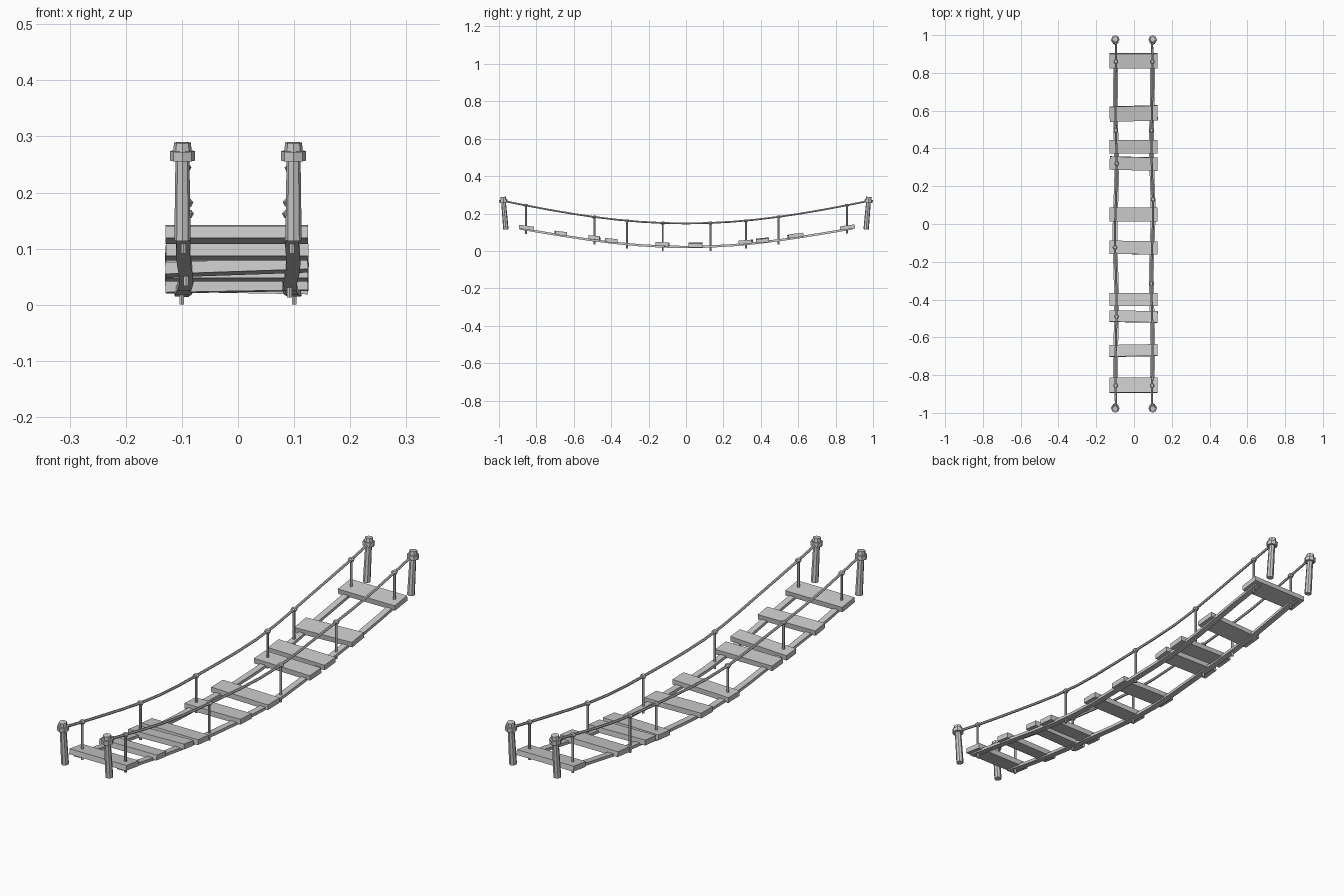
import bpy, bmesh, math, random
from mathutils import Vector, Matrix

random.seed(4)
cube = bpy.data.objects.get("Cube")
if cube:
    bpy.data.objects.remove(cube, do_unlink=True)

grey = bpy.data.materials.new("weathered grey")
grey.use_nodes = True
grey.diffuse_color = (0.6, 0.6, 0.6, 1)
grey.node_tree.nodes["Principled BSDF"].inputs["Base Color"].default_value = (0.6, 0.6, 0.6, 1)


def finish(name, bm):
    bmesh.ops.recalc_face_normals(bm, faces=bm.faces[:])
    mesh = bpy.data.meshes.new(name)
    bm.to_mesh(mesh)
    bm.free()
    mesh.materials.append(grey)
    obj = bpy.data.objects.new(name, mesh)
    bpy.context.collection.objects.link(obj)
    return obj


def rod(bm, a, b, r1, r2=None, sides=8):
    """Faceted cylinder or cone between two points."""
    a, b = Vector(a), Vector(b)
    axis = b - a
    turn = Vector((0, 0, 1)).rotation_difference(axis).to_matrix().to_4x4()
    bmesh.ops.create_cone(bm, cap_ends=True, segments=sides, radius1=r1,
                          radius2=r1 if r2 is None else r2, depth=axis.length,
                          matrix=Matrix.Translation((a + b) / 2) @ turn)


def sweep(name, path, section):
    """Run an x-z cross-section along a path that follows y."""
    bm = bmesh.new()
    rings = [[bm.verts.new((p[0] + s[0], p[1], p[2] + s[1])) for s in section] for p in path]
    n = len(section)
    for r, q in zip(rings, rings[1:]):
        for i in range(n):
            bm.faces.new((r[i], r[(i + 1) % n], q[(i + 1) % n], q[i]))
    bm.faces.new(rings[0])
    bm.faces.new(rings[-1])
    return finish(name, bm)


def deck_z(y):
    return 0.021 + 0.156 * y**2 - 0.039 * y**4


def rail_z(y):
    return 0.147 + 0.15 * y**2 - 0.025 * y**4


def wander(y, side):
    return side * 0.096 + 0.005 * math.sin(8.5 * y + side) * (1 - y * y)


# Deck planks: y, depth, yaw and roll in degrees
planks = [(0.863, 0.08, 0, 0), (0.585, 0.08, 1.5, -1), (0.41, 0.07, 0, 1),
          (0.32, 0.07, -1.5, 0), (0.05, 0.075, 0, 1), (-0.125, 0.07, -1, -1),
          (-0.4, 0.068, 0, 0), (-0.49, 0.06, -1, -2), (-0.67, 0.062, 1, 0),
          (-0.853, 0.08, 0, 0)]
for i, (y, depth, yaw, roll) in enumerate(planks):
    bm = bmesh.new()
    bmesh.ops.create_cube(bm, size=1, matrix=Matrix.Diagonal((0.254, depth, 0.021, 1)))
    plank = finish(f"plank_{i + 1}", bm)
    slope = math.atan(0.312 * y - 0.156 * y**3)
    plank.rotation_euler = (slope * 0.8, math.radians(roll), math.radians(yaw))
    plank.location = (-0.002, y, deck_z(y) + 0.0105)

# Stringers under the deck and hand ropes above
flat = [(-0.0125, -0.006), (0.0125, -0.006), (0.0125, 0.006), (-0.0125, 0.006)]
rounded = [(0.0055 * math.cos(k * math.tau / 6), 0.0055 * math.sin(k * math.tau / 6)) for k in range(6)]
for side, label in ((1, "left"), (-1, "right")):
    ys = [-0.89 + 1.78 * k / 14 for k in range(15)]
    sweep(f"{label}_stringer", [(wander(y, side), y, deck_z(y)) for y in ys], flat)
    ys = [-0.975 + 1.95 * k / 16 for k in range(17)]
    sweep(f"{label}_hand_rope", [(wander(y, side), y, rail_z(y)) for y in ys], rounded)

# Balusters with small knobs
for side, label, spots in ((1, "left", (0.86, 0.495, 0.13, -0.315, -0.855)),
                           (-1, "right", (0.86, 0.495, 0.32, -0.124, -0.49, -0.855))):
    for i, y in enumerate(spots):
        bm = bmesh.new()
        x, top = wander(y, side), rail_z(y)
        rod(bm, (x, y, deck_z(y) - 0.023), (x, y, top), 0.005, sides=6)
        rod(bm, (x, y, top - 0.007), (x, y, top + 0.001), 0.009, 0.013)
        rod(bm, (x, y, top + 0.001), (x, y, top + 0.007), 0.013, 0.008)
        finish(f"{label}_baluster_{i + 1}", bm)

# Anchor posts with a collar and a smaller head, leaning outwards
for side, label in ((1, "left"), (-1, "right")):
    for end, place in ((1, "back"), (-1, "front")):
        def at(z):
            return (side * 0.099, end * (0.963 + (z - 0.115) * 0.085), z)
        bm = bmesh.new()
        rod(bm, at(0.115), at(0.26), 0.0145, 0.0125)
        rod(bm, at(0.257), at(0.274), 0.0225)
        rod(bm, at(0.274), at(0.289), 0.0165, 0.015)
        finish(f"{place}_{label}_anchor_post", bm)
